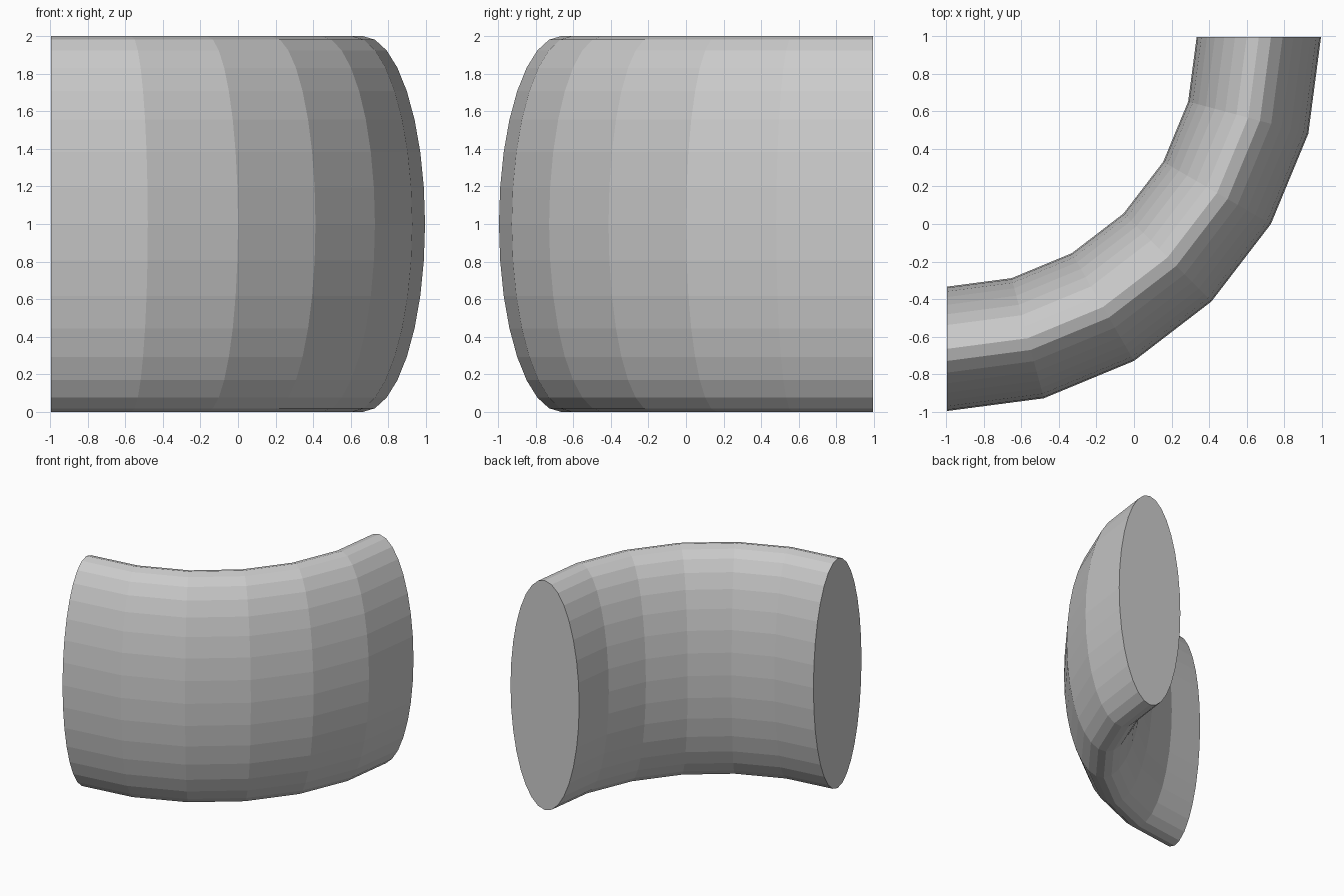
import bpy, bmesh
from math import sin, cos, pi

if "Cube" in bpy.data.objects:
    bpy.data.objects.remove(bpy.data.objects["Cube"])

SIDES, STEPS = 32, 6            # cross-section sides, bend segments
BEND_R, HALF_W, HALF_H = 1.66, 0.331, 1.0
C = (BEND_R + HALF_W) / 2       # bend centre is (-C, C), keeps the part centred

bm = bmesh.new()

# Elliptical rings swept through a quarter turn
rings = []
for i in range(STEPS + 1):
    a = -pi / 2 + (pi / 2) * i / STEPS
    ring = []
    for j in range(SIDES):
        t = 2 * pi * j / SIDES
        r = BEND_R + HALF_W * cos(t)
        ring.append(bm.verts.new((-C + r * cos(a), C + r * sin(a), HALF_H * (1 + sin(t)))))
    rings.append(ring)

# Side walls
for lo, hi in zip(rings, rings[1:]):
    for j in range(SIDES):
        k = (j + 1) % SIDES
        bm.faces.new((lo[j], lo[k], hi[k], hi[j]))

# Flat end caps
bm.faces.new(rings[0])
bm.faces.new(rings[-1])
bmesh.ops.recalc_face_normals(bm, faces=bm.faces)

mesh = bpy.data.meshes.new("curved_elbow")
bm.to_mesh(mesh)
bm.free()
bpy.context.collection.objects.link(bpy.data.objects.new("curved_elbow", mesh))
